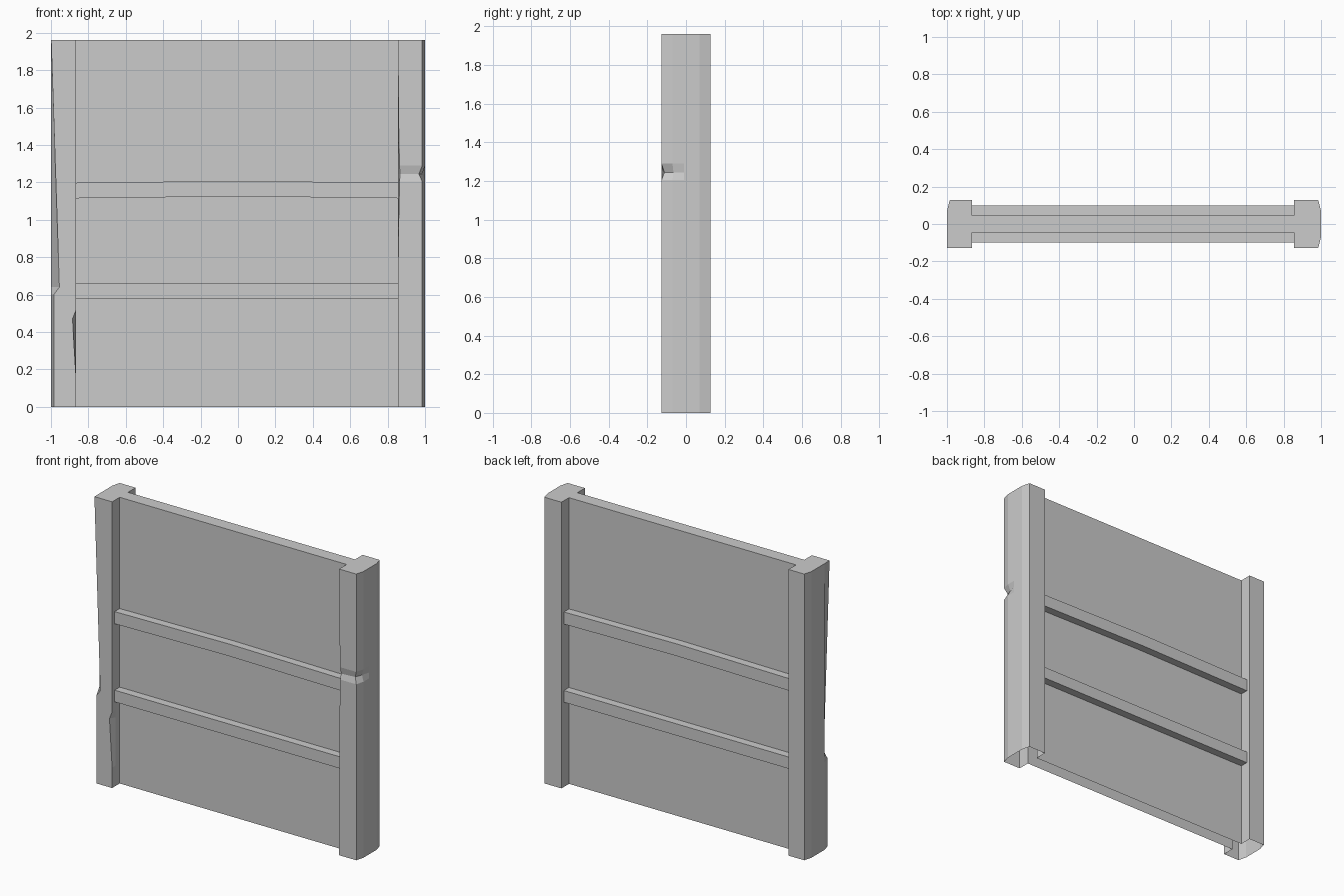
import bpy, bmesh

if "Cube" in bpy.data.objects:
    bpy.data.objects.remove(bpy.data.objects["Cube"])

H, D, T = 1.96, 0.127, 0.045   # height, post half depth, panel half thickness
XL, XR = -0.865, 0.855         # inner faces of the two posts


def loft(name, sections, cap_last=False):
    """Skin open polylines into a shell, optionally capping the last one."""
    bm = bmesh.new()
    rows = [[bm.verts.new(p) for p in s] for s in sections]
    for a, b in zip(rows, rows[1:]):
        for i in range(len(a) - 1):
            bm.faces.new((a[i], a[i + 1], b[i + 1], b[i]))
    if cap_last:
        bm.faces.new(rows[-1])
    bmesh.ops.recalc_face_normals(bm, faces=bm.faces[:])
    me = bpy.data.meshes.new(name)
    bm.to_mesh(me)
    bm.free()
    ob = bpy.data.objects.new(name, me)
    bpy.context.collection.objects.link(ob)
    return ob


def post(name, side, inner, levels):
    """levels: (z, {profile index: worn (x, y)}); shell is open underneath."""
    base = [(inner, -T), (inner, -0.09), (inner, -D), (side * 0.985, -D),
            (side, -0.07), (side, -0.01), (side, 0.07), (side * 0.985, D),
            (inner, D), (inner, T)]
    sections = []
    for z, worn in levels:
        pts = [worn.get(i, p) for i, p in enumerate(base)]
        sections.append([(x, y, z) for x, y in pts])
    return loft(name, sections, cap_last=True)


# Posts with chipped corners
post("left_post", -1, XL, [
    (0, {}), (0.14, {}), (0.47, {2: (-0.885, -D)}), (0.52, {}),
    (0.60, {}), (0.64, {3: (-0.955, -D)}), (H, {3: (-0.999, -D)})])
post("right_post", 1, XR, [
    (0, {}), (0.90, {2: (0.857, -D)}), (1.205, {2: (0.864, -D)}),
    (1.245, {2: (0.866, -0.122), 3: (0.967, -0.112), 4: (0.985, -0.065)}),
    (1.29, {2: (0.864, -D)}), (1.43, {2: (0.860, -D)}), (H, {})])

# Thin panel between the posts, open underneath
loft("panel", [[(x, -T, 0), (x, -T, H), (x, T, H), (x, T, 0)] for x in (XL, XR)])

# Two rails on each face, the upper one slightly bowed
for label, z0, z1, bow in (("lower", 0.58, 0.66, 0), ("upper", 1.115, 1.198, 0.01)):
    for face, s in (("front", -1), ("back", 1)):
        loft(f"{label}_rail_{face}", [
            [(x, s * T, z0 + b), (x, s * 0.1, z0 + b),
             (x, s * 0.1, z1 + b), (x, s * T, z1 + b)]
            for x, b in ((XL, 0), (0, bow), (0.866 if bow else XR, 0))])
